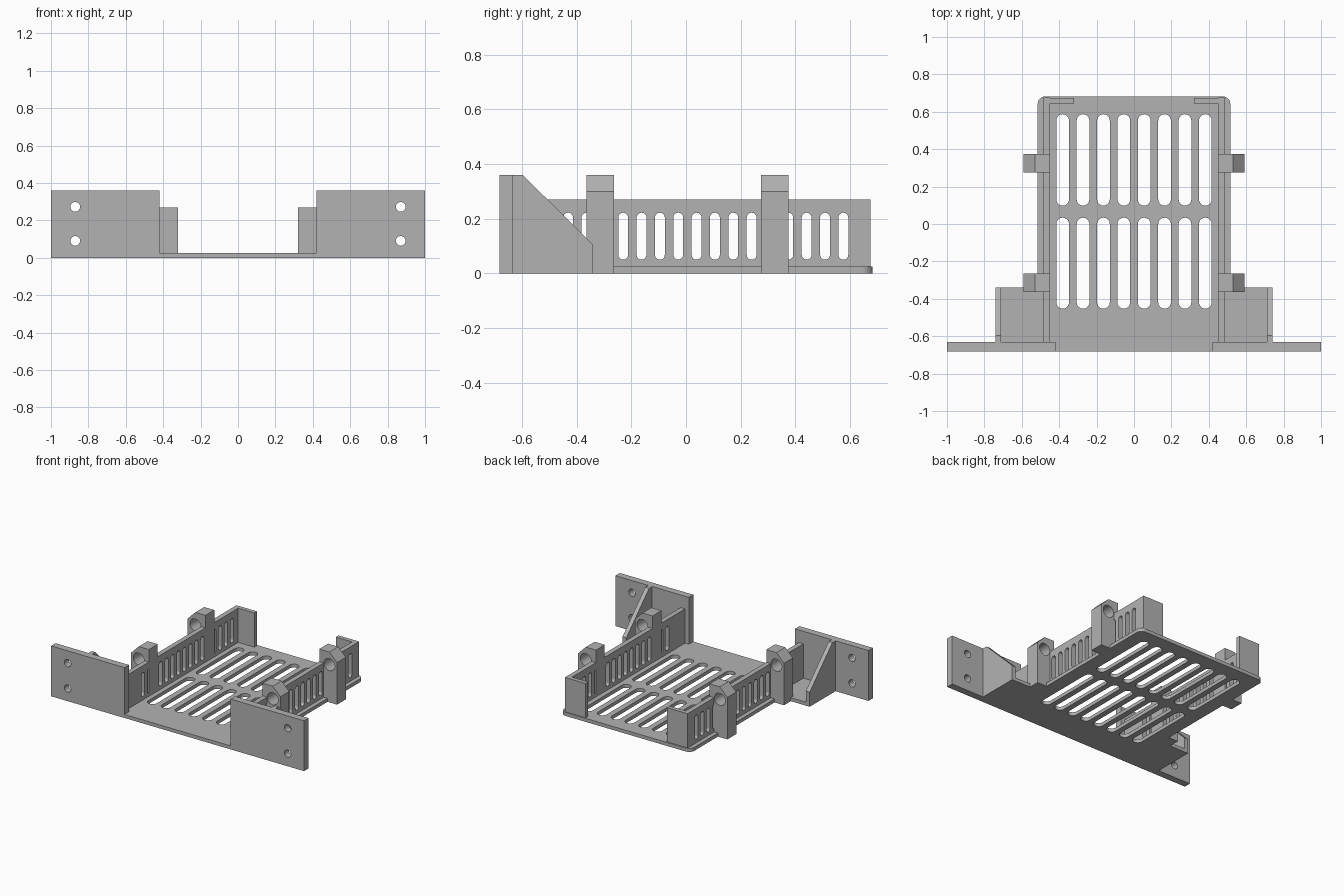
import bpy, bmesh
from math import pi, sin, cos
from mathutils import Vector

cube = bpy.data.objects.get("Cube")
if cube:
    bpy.data.objects.remove(cube, do_unlink=True)

grey = bpy.data.materials.new("plain grey")
grey.use_nodes = True
colour = (0.45, 0.45, 0.45, 1)
grey.diffuse_color = colour
grey.node_tree.nodes["Principled BSDF"].inputs["Base Color"].default_value = colour

# Map a flat outline and a depth to 3D, by extrusion axis
PLACE = {
    "x": lambda a, b, d: Vector((d, a, b)),
    "y": lambda a, b, d: Vector((a, d, b)),
    "z": lambda a, b, d: Vector((a, b, d)),
}


def prisms(name, outlines, axis, lo, hi):
    """One object holding an extruded prism for each outline."""
    bm = bmesh.new()
    for outline in outlines:
        face = bm.faces.new([bm.verts.new(PLACE[axis](a, b, lo)) for a, b in outline])
        new = bmesh.ops.extrude_face_region(bm, geom=[face])["geom"]
        shift = PLACE[axis](0, 0, hi - lo)
        bmesh.ops.translate(bm, vec=shift, verts=[v for v in new if isinstance(v, bmesh.types.BMVert)])
    bmesh.ops.recalc_face_normals(bm, faces=bm.faces)
    mesh = bpy.data.meshes.new(name)
    bm.to_mesh(mesh)
    bm.free()
    mesh.materials.append(grey)
    obj = bpy.data.objects.new(name, mesh)
    bpy.context.collection.objects.link(obj)
    return obj


def cut(obj, cutter):
    """Subtract the cutter, bake the result and drop the cutter."""
    cutter.hide_render = True
    mod = obj.modifiers.new("openings", "BOOLEAN")
    mod.operation, mod.solver, mod.object = "DIFFERENCE", "EXACT", cutter
    baked = bpy.data.meshes.new_from_object(obj.evaluated_get(bpy.context.evaluated_depsgraph_get()))
    obj.modifiers.clear()
    obj.data = baked
    bpy.data.objects.remove(cutter, do_unlink=True)


def arc(a, b, r, start, end, steps):
    angles = [start + (end - start) * i / steps for i in range(steps + 1)]
    return [(a + r * cos(t), b + r * sin(t)) for t in angles]


def circle(a, b, r):
    return arc(a, b, r, 0, 2 * pi, 24)[:-1]


def slot(a, r, lo, hi):
    return arc(a, hi - r, r, 0, pi, 10) + arc(a, lo + r, r, pi, 2 * pi, 10)


def rect(a0, a1, b0, b1):
    return [(a0, b0), (a1, b0), (a1, b1), (a0, b1)]


FRONT, EAR_BACK, BACK = -0.682, -0.632, 0.682
THICK, WALL_TOP, TOP = 0.025, 0.27, 0.36

# Floor with side pads, rounded back corners and two rows of vents
half = [(0.515, FRONT), (0.74, FRONT), (0.74, -0.34), (0.515, -0.34)]
half = half[1:] + arc(0.475, BACK - 0.04, 0.04, 0, pi / 2, 6)
floor = prisms("floor", [half + [(-x, y) for x, y in reversed(half)]], "z", 0, THICK)
columns = [(i - 3.5) * 0.109 for i in range(8)]
vents = [slot(x, 0.034, lo, hi) for x in columns for lo, hi in ((-0.453, 0.034), (0.098, 0.587))]
cut(floor, prisms("floor_cutter", vents, "z", -0.1, 0.1))

for side, s in (("left", 1), ("right", -1)):
    # Slotted side wall
    wall = prisms(side + "_wall", [rect(FRONT + 0.01, 0.675, 0.01, WALL_TOP)], "x", s * 0.45, s * 0.485)
    slots = [slot(-0.431 + i * 0.0671, 0.018, 0.05, 0.222) for i in range(16)]
    cut(wall, prisms("wall_cutter", slots, "x", s * 0.4, s * 0.54))

    # Lip at the back corner
    prisms(side + "_back_lip", [rect(s * 0.322, s * 0.485, 0.01, WALL_TOP)], "y", 0.645, 0.675)

    # Mounting ear with two screw holes
    ear = prisms(side + "_mounting_ear", [rect(s * 0.42, s, 0, TOP)], "y", FRONT, EAR_BACK)
    holes = [circle(s * 0.87, z, 0.026) for z in (0.09, 0.272)]
    cut(ear, prisms("ear_cutter", holes, "y", -0.8, -0.5))

    # Sloping brace behind the ear
    brace = [(EAR_BACK, 0), (-0.34, 0), (-0.34, 0.105), (-0.597, TOP), (EAR_BACK, TOP)]
    prisms(side + "_brace", [brace], "x", s * 0.71, s * 0.74)

    # Chamfered cable posts with a round eye
    post = [(0.45, 0), (0.59, 0), (0.59, 0.3), (0.53, TOP), (0.45, TOP)]
    for place, y in (("front", -0.314), ("back", 0.325)):
        obj = prisms(f"{side}_{place}_cable_post", [[(s * x, z) for x, z in post]], "y", y - 0.05, y + 0.05)
        cut(obj, prisms("eye_cutter", [circle(s * 0.53, 0.27, 0.043)], "y", y - 0.1, y + 0.1))
